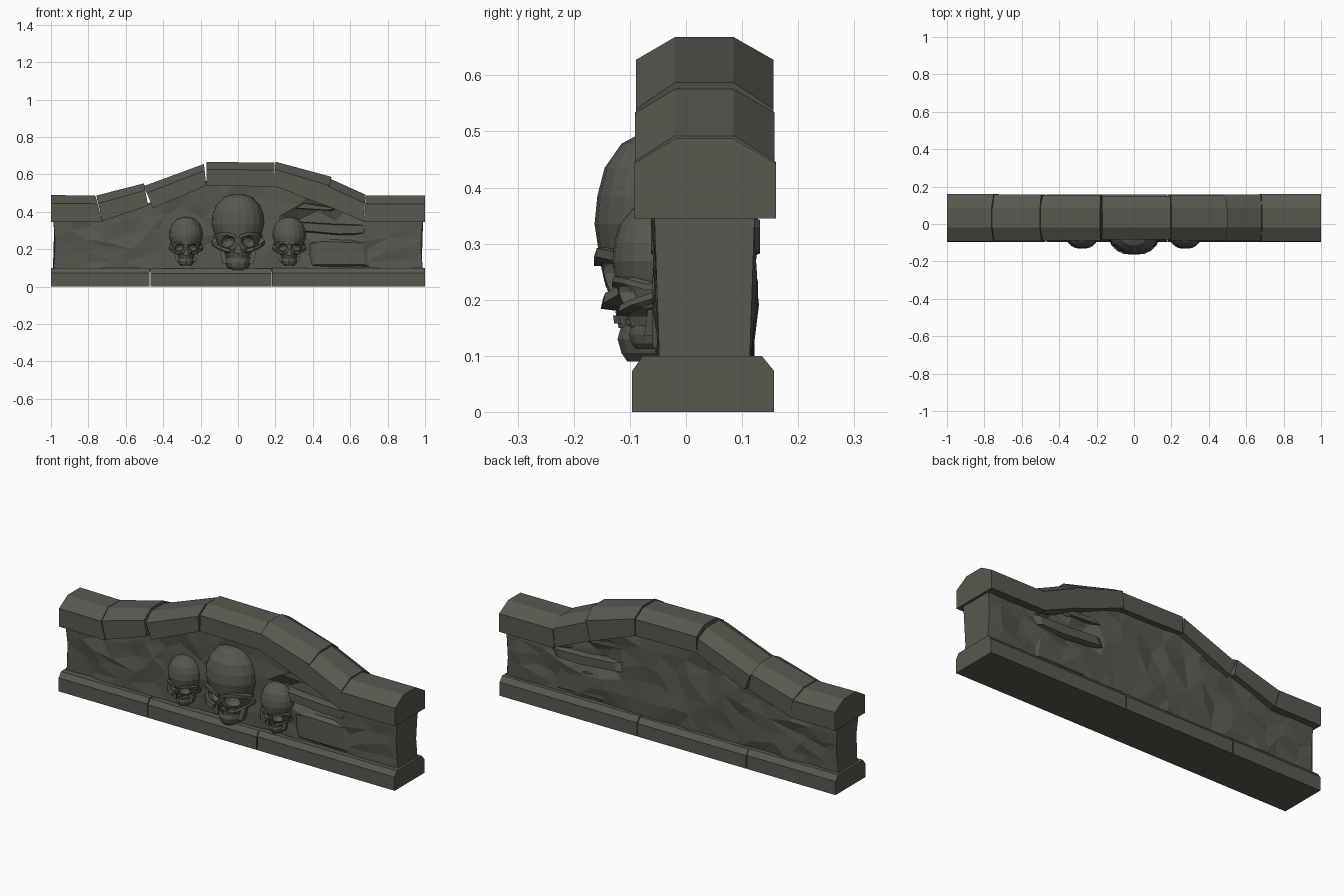
import bpy, bmesh, math, random
from mathutils import Vector

if "Cube" in bpy.data.objects:
    bpy.data.objects.remove(bpy.data.objects["Cube"])

random.seed(4)
stone = bpy.data.materials.new("dark mossy stone")
stone.diffuse_color = (0.095, 0.1, 0.08, 1)
stone.use_nodes = True
stone.node_tree.nodes["Principled BSDF"].inputs["Base Color"].default_value = stone.diffuse_color


def finish(bm, name):
    bmesh.ops.recalc_face_normals(bm, faces=bm.faces)
    me = bpy.data.meshes.new(name)
    bm.to_mesh(me)
    bm.free()
    me.materials.append(stone)
    ob = bpy.data.objects.new(name, me)
    bpy.context.collection.objects.link(ob)
    return ob


def loft(rings, bm):
    """Skin a row of closed rings and cap both ends."""
    vs = [[bm.verts.new(p) for p in r] for r in rings]
    n = len(rings[0])
    for a, b in zip(vs, vs[1:]):
        for k in range(n):
            bm.faces.new((a[k], a[(k + 1) % n], b[(k + 1) % n], b[k]))
    bm.faces.new(vs[0])
    bm.faces.new(vs[-1])


def lerp(a, b, t):
    return a + (b - a) * t


# Plinth: three chamfered blocks
for i, (x0, x1, d) in enumerate([(-1, -.472, 0), (-.468, .178, -.003), (.182, 1, 0)]):
    prof = [(-.096, 0), (-.096, .073 + d), (-.077, .1 + d), (.135, .1 + d), (.157, .073 + d), (.157, 0)]
    bm = bmesh.new()
    loft([[(x, y, z) for y, z in prof] for x in (x0, x1)], bm)
    finish(bm, f"plinth_block_{i + 1}")

# Coping: blocks given by left bottom, left top, right bottom, right top and y inset
coping = [
    ((-1, .347), (-1, .49), (-.725, .347), (-.762, .486), 0),
    ((-.725, .35), (-.758, .487), (-.48, .432), (-.503, .552), .003),
    ((-.455, .42), (-.503, .538), (-.17, .54), (-.182, .656), .006),
    ((-.168, .54), (-.168, .667), (.195, .535), (.195, .663), .009),
    ((.193, .538), (.2, .668), (.462, .435), (.5, .587), .004),
    ((.462, .438), (.493, .577), (.672, .348), (.682, .492), .002),
    ((.672, .346), (.684, .487), (1, .345), (1, .487), 0),
]
for i, (lb, lt, rb, rt, ins) in enumerate(coping):
    sec = [(-.093 + ins, 0), (-.093 + ins, .69), (-.02, 1), (.085, 1), (.16 - ins, .69), (.16 - ins, 0)]
    bm = bmesh.new()
    loft([[(lerp(b[0], t[0], s), y, lerp(b[1], t[1], s)) for y, s in sec]
          for b, t in ((lb, lt), (rb, rt))], bm)
    finish(bm, f"coping_block_{i + 1}")

# Wall: rough faceted slab following the underside of the coping
under = [(-1.1, .345), (-.72, .345), (-.47, .425), (-.17, .54), (.195, .535), (.462, .435), (.672, .345), (1.1, .345)]


def wall_top(x):
    for (xa, za), (xb, zb) in zip(under, under[1:]):
        if xa <= x <= xb:
            return lerp(za, zb, (x - xa) / (xb - xa)) + .025


COLS, ROWS = 20, 5
rings = []
for i in range(COLS + 1):
    end = i in (0, COLS)
    ring = []
    for side in (-1, 1):
        pts = []
        for j in range(ROWS + 1):
            t = j / ROWS
            amp = 0 if end else 1
            x = -.99 + 1.98 * i / COLS + amp * random.uniform(-.03, .03)
            x -= math.copysign(.012, x) * math.sin(math.pi * t) if end else 0
            z = lerp(.08, wall_top(x), t)
            if 0 < j < ROWS:
                z += amp * random.uniform(-.018, .018)
            y = lerp(-.047, -.057, t) if side < 0 else lerp(.113, .123, t)
            y += amp * random.uniform(-.009, .009)
            if .3 < x < .66 and .28 < z < .42:      # broken hollow under the coping
                y -= side * .035
            if side > 0 and -.1 < x < .6 and .1 < z < .27 and amp:   # bulge at the back
                y += .008
            pts.append((x, y, z))
        ring += pts if side < 0 else pts[::-1]
    rings.append(ring)
bm = bmesh.new()
loft(rings, bm)
bmesh.ops.triangulate(bm, faces=[f for f in bm.faces if len(f.verts) == 4])
finish(bm, "rough_wall")

# Loose stone slabs around the hollow: front outline and depth
slabs = {
    "broken_slab_lower": ([(.38, .1), (.36, .24), (.43, .255), (.7, .245), (.72, .1)], -.06, .118),
    "broken_slab_middle": ([(.27, .3), (.3, .35), (.52, .335), (.72, .33), (.7, .28), (.55, .275)], -.062, .132),
    "broken_slab_upper": ([(.28, .42), (.34, .45), (.54, .42), (.5, .405)], -.058, .12),
}
for name, (out, y0, y1) in slabs.items():
    cx, cz = sum(p[0] for p in out) / len(out), sum(p[1] for p in out) / len(out)
    bm = bmesh.new()
    loft([[(lerp(cx, x, s), y, lerp(cz, z, s)) for x, z in out]
          for y, s in ((y0, .8), (y0 + .02, 1), (y1 - .02, 1), (y1, .8))], bm)
    finish(bm, name)


# Skull: half-round rings (height, half width, front y) against the wall
def half_rings(bm, rows, back=-.04, n=10):
    loft([[(w * math.sin(a), back - (back - f) * math.cos(a), z)
           for a in [math.pi * (k / n - .5) for k in range(n + 1)]] for z, w, f in rows], bm)


bm = bmesh.new()
half_rings(bm, [(.494, .03, -.085), (.478, .078, -.115), (.435, .118, -.145), (.385, .138, -.158),
                (.335, .141, -.163), (.295, .130, -.157), (.272, .122, -.154), (.235, .112, -.146),
                (.205, .1, -.138), (.18, .066, -.126), (.15, .055, -.12)])
skull = finish(bm, "skull_large")

# Cutters for eye sockets and nose
bm = bmesh.new()
for s in (-1, 1):
    r = bmesh.ops.create_icosphere(bm, subdivisions=2, radius=1)["verts"]
    for v in r:
        v.co = Vector((v.co.x * .043 + s * .058, v.co.y * .05 - .135, v.co.z * .033 + .24 - s * v.co.x * .008))
loft([[(-.02, y, .18), (.02, y, .18), (.006, y, .222), (-.006, y, .222)] for y in (-.2, -.1)], bm)
cutter = finish(bm, "socket_cutter")
cutter.hide_render = True
mod = skull.modifiers.new("sockets", "BOOLEAN")
mod.object, mod.operation, mod.solver = cutter, "DIFFERENCE", "EXACT"
bpy.context.view_layer.update()
cut = bpy.data.meshes.new_from_object(skull.evaluated_get(bpy.context.evaluated_depsgraph_get()))
skull.modifiers.clear()

# Jaw, cheekbones, brow and tooth row are added to the carved head
bm = bmesh.new()
bm.from_mesh(cut)
half_rings(bm, [(.155, .073, -.115), (.13, .07, -.122), (.105, .06, -.115), (.09, .042, -.105)], n=6)
half_rings(bm, [(.172, .048, -.13), (.158, .05, -.128)], n=6)
for s in (-1, 1):
    path = [(.142, -.055, .235), (.12, -.105, .218), (.085, -.138, .2), (.045, -.142, .19)]
    loft([[(s * x, y - .006, z + .012), (s * x, y - .01, z - .006), (s * x, y + .02, z - .01), (s * x, y + .02, z + .01)]
          for x, y, z in path], bm)
    brow = [(.008, -.158, .268), (.06, -.153, .284), (.105, -.125, .278), (.132, -.075, .262)]
    loft([[(s * x, y - .006, z + .008), (s * x, y - .006, z - .008), (s * x, y + .02, z - .008), (s * x, y + .02, z + .01)]
          for x, y, z in brow], bm)
    loft([[(s * (x - .012), y, z), (s * (x + .012), y, z), (s * (x + .012), -.04, z), (s * (x - .012), -.04, z)]
          for x, y, z in ((.07, -.085, .125), (.088, -.075, .2))], bm)
bmesh.ops.recalc_face_normals(bm, faces=bm.faces)
bm.to_mesh(skull.data)
bm.free()
bpy.data.objects.remove(cutter)

# Two smaller skulls share the same carved mesh
for name, x in (("skull_left", -.278), ("skull_right", .274)):
    ob = bpy.data.objects.new(name, skull.data)
    ob.scale = (.64, .72, .64)
    ob.location = (x, -.014, .055)
    bpy.context.collection.objects.link(ob)
